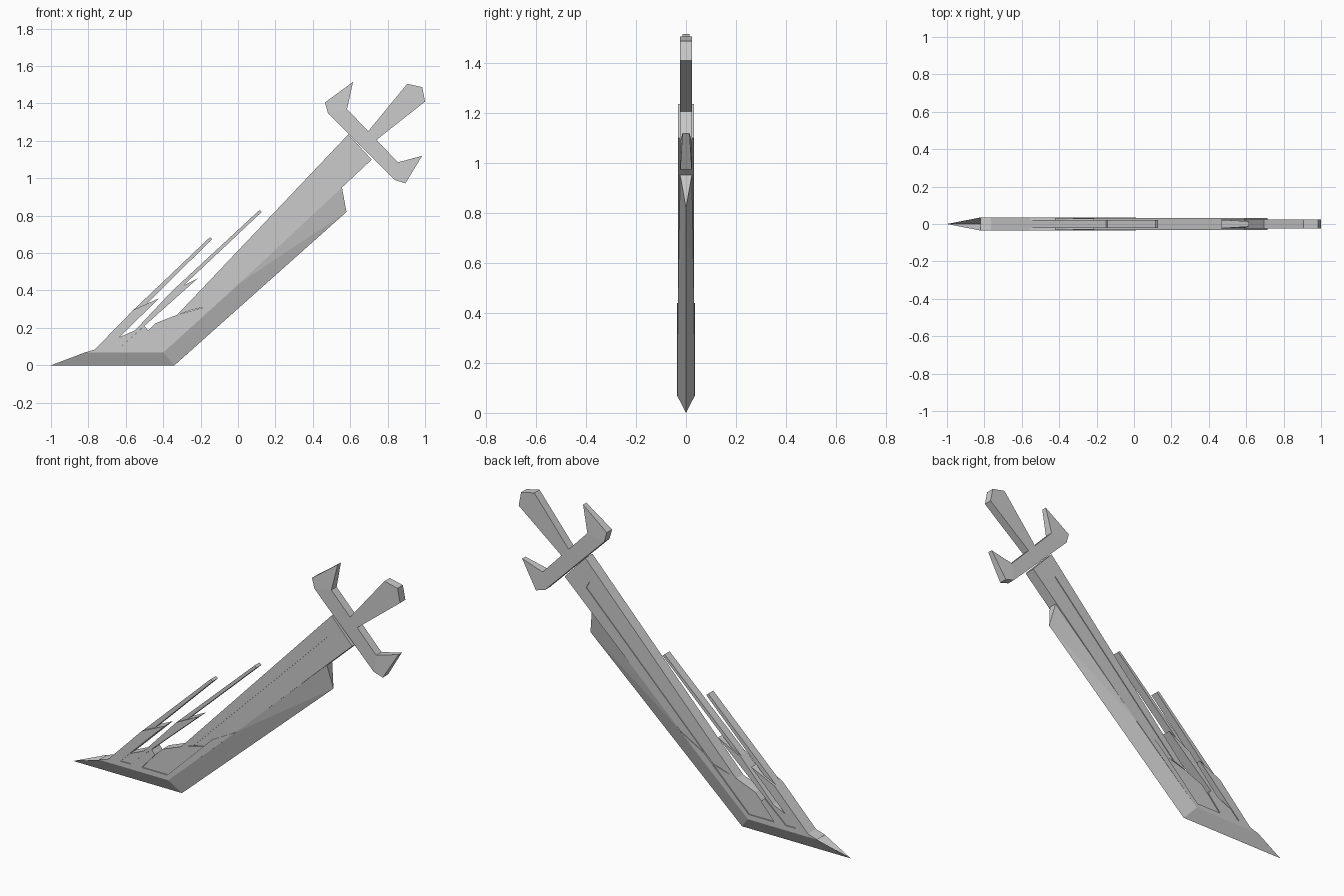
import bpy, bmesh


def add_object(name, bm):
    bmesh.ops.recalc_face_normals(bm, faces=bm.faces)
    mesh = bpy.data.meshes.new(name)
    bm.to_mesh(mesh)
    bm.free()
    obj = bpy.data.objects.new(name, mesh)
    bpy.context.collection.objects.link(obj)
    return obj


def plate(name, points, half):
    """Flat plate from an (x, z) outline; a third value overrides the half thickness."""
    bm = bmesh.new()
    sides = []
    for sign in (-1, 1):
        sides.append([bm.verts.new((p[0], sign * (p[2] if len(p) > 2 else half), p[1]))
                      for p in points])
    front, back = sides
    bm.faces.new(front)
    bm.faces.new(back[::-1])
    n = len(points)
    for i in range(n):
        j = (i + 1) % n
        bm.faces.new((front[i], back[i], back[j], front[j]))
    return add_object(name, bm)


# Sharpened cutting edge: one half, mirrored front to back
tip, heel, end = (-1, 0, 0), (-.34, 0, 0), (.58, 0, .82)
inner = [(-.82, -.035, .068), (-.40, -.035, .068), (.01, -.032, .44), (.555, -.024, .955)]
bm = bmesh.new()
v = [bm.verts.new(c) for c in (tip, heel, end, *inner, (.555, 0, .955))]
for f in ((0, 1, 4, 3), (1, 2, 5, 4), (2, 6, 5), (2, 7, 6)):
    bm.faces.new([v[i] for i in f])
edge = add_object("cutting_edge", bm)
mirror = edge.modifiers.new("Mirror", 'MIRROR')
mirror.use_axis = (False, True, False)

# Thick lower frame, including the outer broken prong
plate("lower_frame", [
    (-.82, .068), (-.40, .068), (.01, .44), (-.135, .36), (-.405, .095), (-.56, .095),
    (-.48, .185), (-.50, .21), (-.63, .095), (-.69, .095), (-.635, .15), (-.42, .36),
    (-.56, .295), (-.765, .085)], .035)

# Recessed lower panel with a jagged top
plate("lower_panel", [
    (-.56, .095), (-.405, .095), (-.165, .315), (-.325, .27), (-.44, .225), (-.48, .185)], .029)

# Upper blade border around a shallow central channel
plate("blade_border", [
    (-.325, .27), (.59, 1.235), (.715, 1.10), (.01, .44), (-.135, .36), (-.165, .315),
    (-.15, .345), (.585, 1.075), (.565, 1.11), (-.25, .295)], .031)
plate("blade_channel", [
    (-.25, .295), (.565, 1.11), (.585, 1.075), (-.15, .345), (-.165, .315)], .027)

# Inner prong and the two thin rods
plate("inner_prong", [
    (-.69, .095), (-.63, .095), (-.215, .465), (-.355, .395), (-.55, .187), (-.635, .15)], .030)
plate("outer_rod", [(-.56, .295), (-.15, .685), (-.138, .675), (-.49, .327)], .022)
plate("inner_rod", [(-.355, .395), (.115, .83), (.127, .82), (-.29, .428)], .022)

# Crossguard with hooked ends
plate("guard_arm", [(.48, 1.35), (.583, 1.37), (.855, 1.085), (.84, .99)], .023)
plate("upper_hook", [(.465, 1.405), (.615, 1.515, .014), (.583, 1.37), (.48, 1.35)], .023)
plate("lower_hook", [(.84, .99), (.895, .973), (.985, 1.12, .014), (.855, 1.085)], .023)

# Flared grip
plate("grip", [(.695, 1.25), (.905, 1.505), (.985, 1.487), (1, 1.41), (.74, 1.205)], .023)
